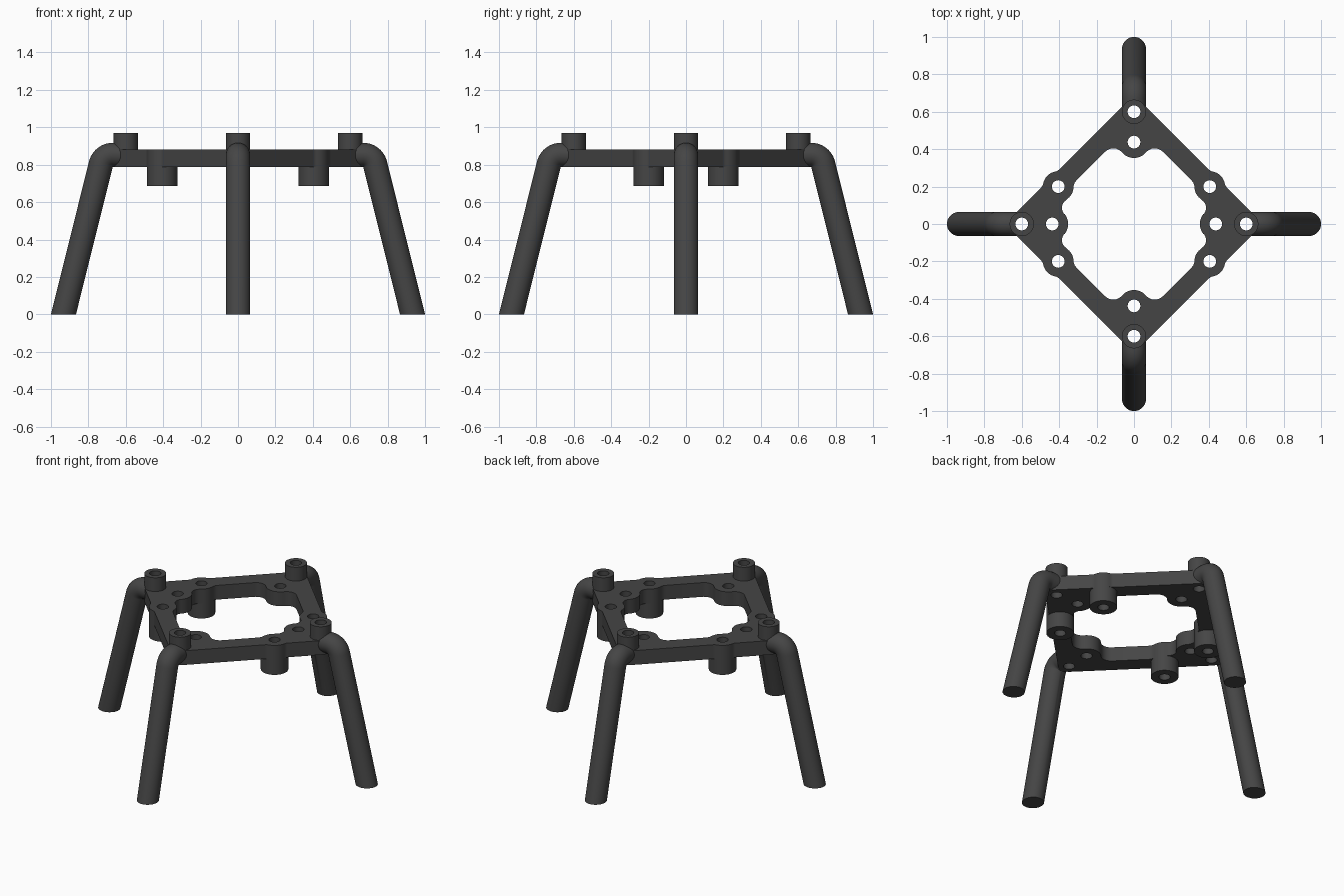
import bpy, bmesh, math
from mathutils import Vector

if "Cube" in bpy.data.objects:
    bpy.data.objects.remove(bpy.data.objects["Cube"])

MAT = bpy.data.materials.new("dark_grey")
MAT.diffuse_color = (0.06, 0.06, 0.06, 1)
MAT.use_nodes = True
MAT.node_tree.nodes["Principled BSDF"].inputs["Base Color"].default_value = MAT.diffuse_color

# key sizes
Z0, Z1 = 0.787, 0.88            # frame underside and top
R_LEG, CORNER = 0.065, 0.6      # leg radius, corner post distance
BOSS = (0.405, 0.2, 0.082)      # hanging boss x, y, radius
PAD_X, PAD_Y, R_PAD = 0.437, 0.438, 0.085
HOLE = 0.034


def finish(ob):
    ob.data.materials.clear()
    ob.data.materials.append(MAT)
    bpy.ops.object.select_all(action='DESELECT')
    ob.select_set(True)
    bpy.context.view_layer.objects.active = ob
    bpy.ops.object.shade_smooth_by_angle(angle=math.radians(35))
    return ob


def prism(name, outlines, z0, z1):
    """Flat profile with holes, extruded from z0 to z1."""
    cu = bpy.data.curves.new(name, 'CURVE')
    cu.dimensions, cu.fill_mode = '2D', 'BOTH'
    cu.extrude = (z1 - z0) / 2
    for pts in outlines:
        sp = cu.splines.new('POLY')
        sp.points.add(len(pts) - 1)
        for p, (x, y) in zip(sp.points, pts):
            p.co = (x, y, 0, 1)
        sp.use_cyclic_u = True
    ob = bpy.data.objects.new(name, cu)
    bpy.context.collection.objects.link(ob)
    me = bpy.data.meshes.new_from_object(ob.evaluated_get(bpy.context.evaluated_depsgraph_get()))
    bpy.data.objects.remove(ob)
    bm = bmesh.new()
    bm.from_mesh(me)
    bmesh.ops.remove_doubles(bm, verts=bm.verts, dist=1e-4)
    bmesh.ops.recalc_face_normals(bm, faces=bm.faces)
    bmesh.ops.translate(bm, verts=bm.verts, vec=(0, 0, (z0 + z1) / 2))
    bm.to_mesh(me)
    bm.free()
    ob = bpy.data.objects.new(name, me)
    bpy.context.collection.objects.link(ob)
    return finish(ob)


def circle(x, y, r, n=40):
    return [(x + r * math.cos(2 * math.pi * i / n), y + r * math.sin(2 * math.pi * i / n))
            for i in range(n)]


def belt(circles):
    """Smooth outline around signed circles: positive bulges out, negative bends in."""
    n, normals, pts = len(circles), [], []
    for i in range(n):
        (x1, y1, s1), (x2, y2, s2) = circles[i], circles[(i + 1) % n]
        d = math.hypot(x2 - x1, y2 - y1)
        normals.append(math.atan2(y2 - y1, x2 - x1) - math.acos(max(-1, min(1, (s1 - s2) / d))))
    for i, (x, y, s) in enumerate(circles):
        a0, a1 = normals[i - 1], normals[i]
        sweep = (a1 - a0) % math.tau if s > 0 else -((a0 - a1) % math.tau)
        if abs(sweep) > 6:
            sweep = 0
        k = max(1, math.ceil(abs(sweep) / 0.16))
        for j in range(k + 1):
            a = a0 + sweep * j / k
            p = (x + s * math.cos(a), y + s * math.sin(a))
            if not pts or math.dist(p, pts[-1]) > 1e-3:
                pts.append(p)
    return pts


def four_way(a, quad, b):
    """Repeat one quadrant of circles around both axes."""
    flip = lambda cs, sx, sy: [(x * sx, y * sy, s) for x, y, s in cs]
    back = quad[::-1]
    return ([a] + quad + [b] + flip(back, -1, 1) + flip([a], -1, 1)
            + flip(quad, -1, -1) + flip([b], 1, -1) + flip(back, 1, -1))


def fillet(cx, cy, r, line, f, side, side_t):
    """Circle of radius f touching a round part and the diagonal edge."""
    q = math.sqrt(0.5)
    u, t = (cx + cy) * q, (cy - cx) * q
    u2 = line + side * f
    t2 = t + side_t * math.sqrt((r + f) ** 2 - (u2 - u) ** 2)
    return ((u2 - t2) * q, (u2 + t2) * q, -side * f)


# frame plate: outer and inner outlines, plus screw holes
bx, by, br = BOSS
out_line = CORNER * math.sqrt(0.5) + R_LEG
in_line = 0.382
outer = four_way((CORNER, 0, R_LEG),
                 [fillet(bx, by, br, out_line, 0.04, 1, -1), (bx, by, br),
                  fillet(bx, by, br, out_line, 0.04, 1, 1)],
                 (0, CORNER, R_LEG))
f = 0.05
mx, my = (PAD_X + bx) / 2, by / 2
dx, dy = bx - PAD_X, by
half = math.hypot(dx, dy) / 2
off = math.sqrt(((R_PAD + br) / 2 + f) ** 2 - half ** 2)
notch = (mx - off * dy / (2 * half), my + off * dx / (2 * half), f)
inner = four_way((PAD_X, 0, -R_PAD),
                 [notch, (bx, by, -br), fillet(bx, by, br, in_line, 0.05, -1, 1),
                  fillet(0, PAD_Y, R_PAD, in_line, 0.06, -1, -1)],
                 (0, PAD_Y, -R_PAD))
boss_spots = [(sx * bx, sy * by) for sx in (-1, 1) for sy in (-1, 1)]
post_spots = [(CORNER, 0), (0, CORNER), (-CORNER, 0), (0, -CORNER)]
pad_spots = [(PAD_X, 0), (-PAD_X, 0), (0, PAD_Y), (0, -PAD_Y)]
holes = [circle(x, y, HOLE) for x, y in boss_spots + pad_spots + post_spots]
prism("frame_plate", [belt(outer), belt(inner)] + holes, Z0, Z1)

# hollow bosses under the frame and hollow posts on its corners
for x, y in boss_spots:
    prism("hanging_boss", [circle(x, y, br), circle(x, y, HOLE)], 0.687, Z0)
for x, y in post_spots:
    prism("corner_post", [circle(x, y, R_LEG), circle(x, y, HOLE)], Z1, 0.97)

# leg: short horizontal stub, tight elbow, splayed tube cut flat at the floor
SIDES, END, PIVOT = 40, math.radians(76), Vector((0.67, 0, Z0))


def ring_at(a):
    up = Vector((math.sin(a), 0, math.cos(a)))
    return [PIVOT + up * R_LEG * (1 + math.cos(t)) + Vector((0, R_LEG * math.sin(t), 0))
            for t in (math.tau * i / SIDES for i in range(SIDES))]


rings = [[p - Vector((0.07, 0, 0)) for p in ring_at(0)]]
rings += [ring_at(END * i / 12) for i in range(13)]
down = Vector((math.cos(END), 0, -math.sin(END)))
rings.append([p + down * (p.z / math.sin(END)) for p in rings[-1]])

bm = bmesh.new()
vs = [[bm.verts.new(p) for p in r] for r in rings]
for a, b in zip(vs, vs[1:]):
    for i in range(SIDES):
        j = (i + 1) % SIDES
        bm.faces.new((a[i], a[j], b[j], b[i]))
bm.faces.new(vs[0])
bm.faces.new(vs[-1])
bmesh.ops.remove_doubles(bm, verts=bm.verts, dist=1e-4)
bmesh.ops.recalc_face_normals(bm, faces=bm.faces)
leg_mesh = bpy.data.meshes.new("leg")
bm.to_mesh(leg_mesh)
bm.free()
leg = bpy.data.objects.new("leg", leg_mesh)
bpy.context.collection.objects.link(leg)

# screw hole through the leg stub
cutter = prism("hole_cutter", [circle(CORNER, 0, HOLE + 0.0005)], 0.6, 1.1)
cutter.hide_render = True
mod = leg.modifiers.new("hole", 'BOOLEAN')
mod.operation, mod.object, mod.solver = 'DIFFERENCE', cutter, 'EXACT'
bpy.context.view_layer.objects.active = leg
bpy.ops.object.modifier_apply(modifier="hole")
bpy.data.objects.remove(cutter)
finish(leg)
for i in range(1, 4):
    copy = leg.copy()
    copy.data = leg.data.copy()
    copy.rotation_euler.z = i * math.pi / 2
    bpy.context.collection.objects.link(copy)
